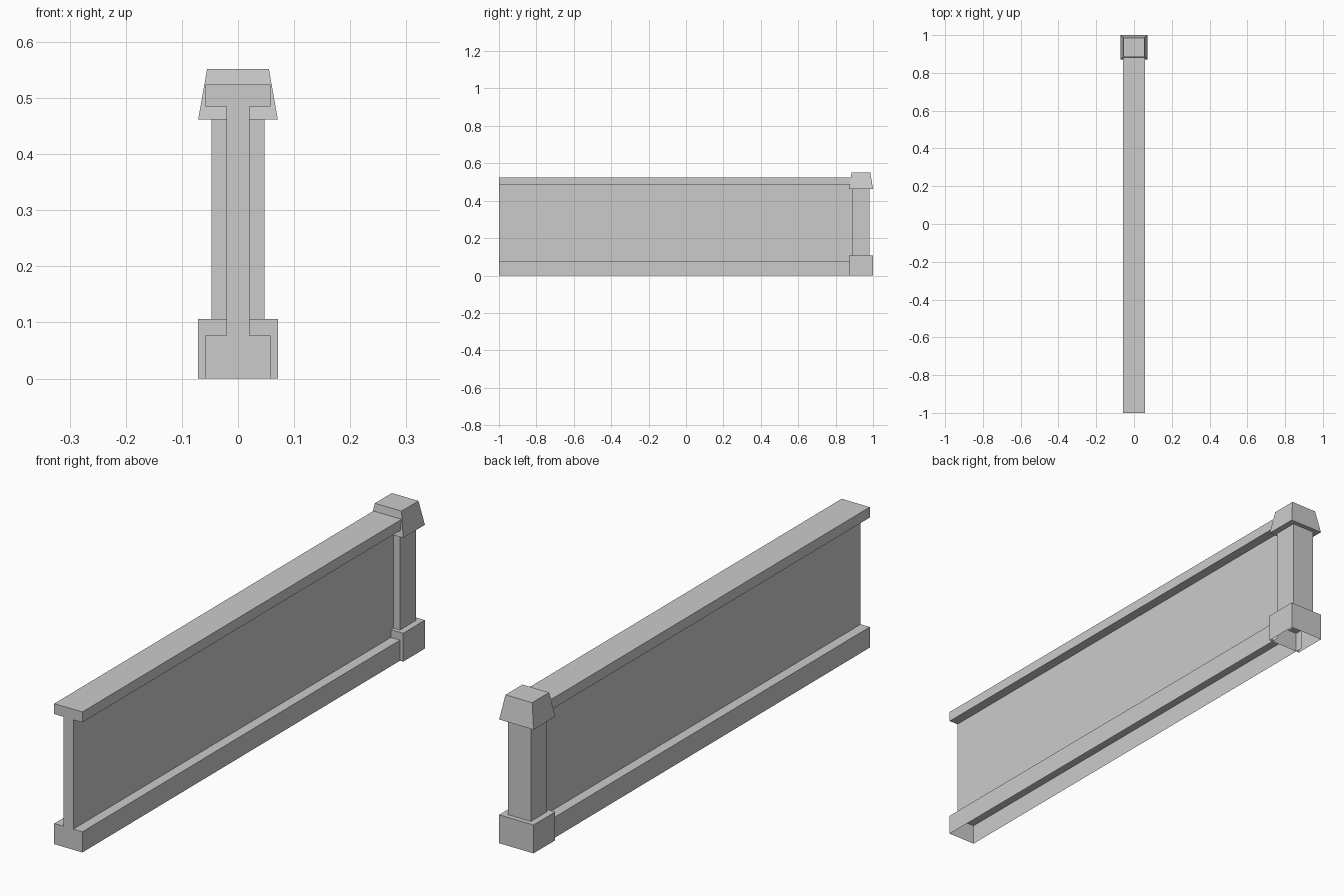
import bpy
import bmesh

cube = bpy.data.objects.get("Cube")
if cube:
    bpy.data.objects.remove(cube, do_unlink=True)

# Plain grey stone
stone = bpy.data.materials.new("grey stone")
stone.use_nodes = True
GREY = (0.6, 0.6, 0.6, 1)
stone.diffuse_color = GREY
stone.node_tree.nodes["Principled BSDF"].inputs["Base Color"].default_value = GREY


def finish(name, bm):
    mesh = bpy.data.meshes.new(name)
    bm.to_mesh(mesh)
    bm.free()
    mesh.materials.append(stone)
    obj = bpy.data.objects.new(name, mesh)
    bpy.context.collection.objects.link(obj)
    return obj


def block(name, low, high, z0, z1, bottom=True, top=True):
    """Block lofted from a low rectangle to a high one, each (half width, y0, y1)."""
    bm = bmesh.new()
    rings = []
    for (w, y0, y1), z in ((low, z0), (high, z1)):
        corners = ((-w, y0), (w, y0), (w, y1), (-w, y1))
        rings.append([bm.verts.new((x, y, z)) for x, y in corners])
    lower, upper = rings
    for i in range(4):
        j = (i + 1) % 4
        bm.faces.new((lower[i], lower[j], upper[j], upper[i]))
    if bottom:
        bm.faces.new(lower[::-1])
    if top:
        bm.faces.new(upper)
    return finish(name, bm)


def wall(name, y0, y1):
    """Hollow I-shaped wall, open underneath."""
    rail, web = 0.058, 0.0205
    half = [(rail, 0), (rail, 0.077), (web, 0.077),
            (web, 0.485), (rail, 0.485), (rail, 0.524)]
    profile = half + [(-x, z) for x, z in reversed(half)]
    bm = bmesh.new()
    front = [bm.verts.new((x, y0, z)) for x, z in profile]
    back = [bm.verts.new((x, y1, z)) for x, z in profile]
    for i in range(len(profile) - 1):
        bm.faces.new((front[i], back[i], back[i + 1], front[i + 1]))
    bm.faces.new(front)
    bm.normal_update()
    return finish(name, bm)


# Long wall with its top and bottom rails
wall("wall_panel", -1.0, 0.905)

# End post: open-bottomed plinth, shaft and tapered cap
plinth = (0.071, 0.872, 1.0)
shaft = (0.0475, 0.887, 0.982)
block("post_base", plinth, plinth, 0, 0.106, bottom=False)
block("post_shaft", shaft, shaft, 0.106, 0.4615, bottom=False, top=False)
block("post_cap", plinth, (0.055, 0.885, 0.985), 0.4615, 0.552)
